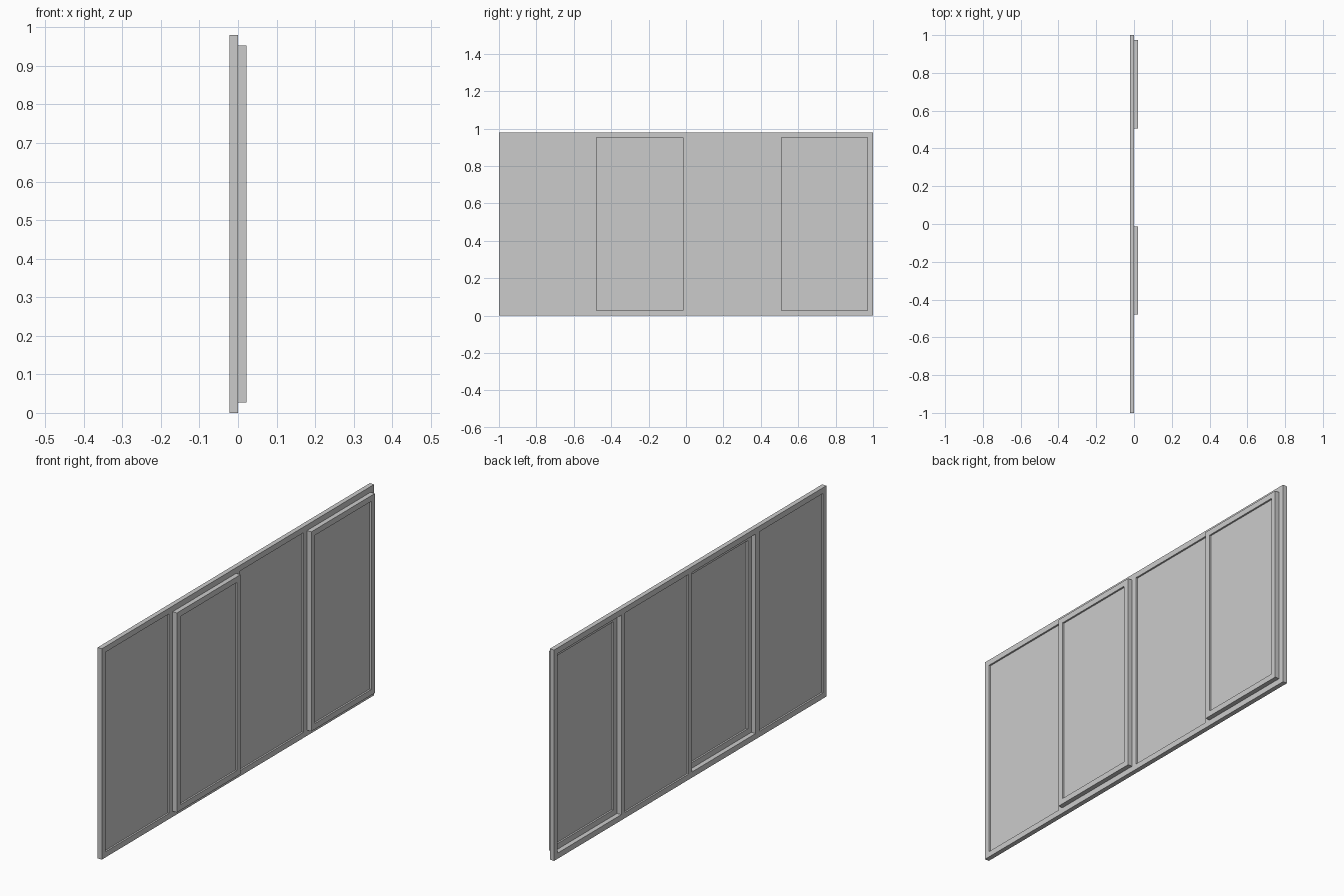
import bpy, bmesh

if "Cube" in bpy.data.objects:
    bpy.data.objects.remove(bpy.data.objects["Cube"])

BAR = 0.0264                    # width of every frame member
H = 0.98                        # overall height
W = (2 - 5 * BAR) / 4           # width of each opening
D = 0.022                       # depth of one frame layer
GLASS = 0.006                   # pane thickness


def finish(name, bm):
    bmesh.ops.recalc_face_normals(bm, faces=bm.faces)
    me = bpy.data.meshes.new(name)
    bm.to_mesh(me)
    bm.free()
    ob = bpy.data.objects.new(name, me)
    bpy.context.collection.objects.link(ob)
    return ob


def lattice(name, ys, zs, x0, depth, keep):
    """Grid of cells in the YZ plane, extruded along x; keep(i, j) picks solid cells."""
    bm = bmesh.new()
    v = [[bm.verts.new((x0, y, z)) for z in zs] for y in ys]
    for i in range(len(ys) - 1):
        for j in range(len(zs) - 1):
            if keep(i, j):
                bm.faces.new((v[i][j], v[i + 1][j], v[i + 1][j + 1], v[i][j + 1]))
    bmesh.ops.delete(bm, geom=[p for p in bm.verts if not p.link_faces], context='VERTS')
    ext = bmesh.ops.extrude_face_region(bm, geom=bm.faces[:], use_keep_orig=True)
    top = [g for g in ext['geom'] if isinstance(g, bmesh.types.BMVert)]
    bmesh.ops.translate(bm, verts=top, vec=(depth, 0, 0))
    return finish(name, bm)


def pane(name, y0, y1, z0, z1, x_mid):
    return lattice(name, (y0, y1), (z0, z1), x_mid - GLASS / 2, GLASS, lambda i, j: True)


# Outer frame with three mullions
ys = [-1.0]
for k in range(4):
    ys += [ys[-1] + BAR, ys[-1] + BAR + W]
ys.append(1.0)
lattice("outer_frame", ys, (0, BAR, H - BAR, H), -D, D,
        lambda i, j: not (i % 2 == 1 and j == 1))

# Alternating fixed panes and forward-set sliding sashes
for k in range(4):
    y0, y1 = ys[2 * k + 1], ys[2 * k + 2]
    z0, z1 = BAR, H - BAR
    if k % 2 == 0:
        pane(f"fixed_glass_{k // 2 + 1}", y0, y1, z0, z1, -D / 2)
    else:
        n = k // 2 + 1
        lattice(f"sliding_sash_{n}", (y0, y0 + BAR, y1 - BAR, y1),
                (z0, z0 + BAR, z1 - BAR, z1), 0, D,
                lambda i, j: not (i == 1 and j == 1))
        pane(f"sash_glass_{n}", y0 + BAR, y1 - BAR, z0 + BAR, z1 - BAR, D / 2)
